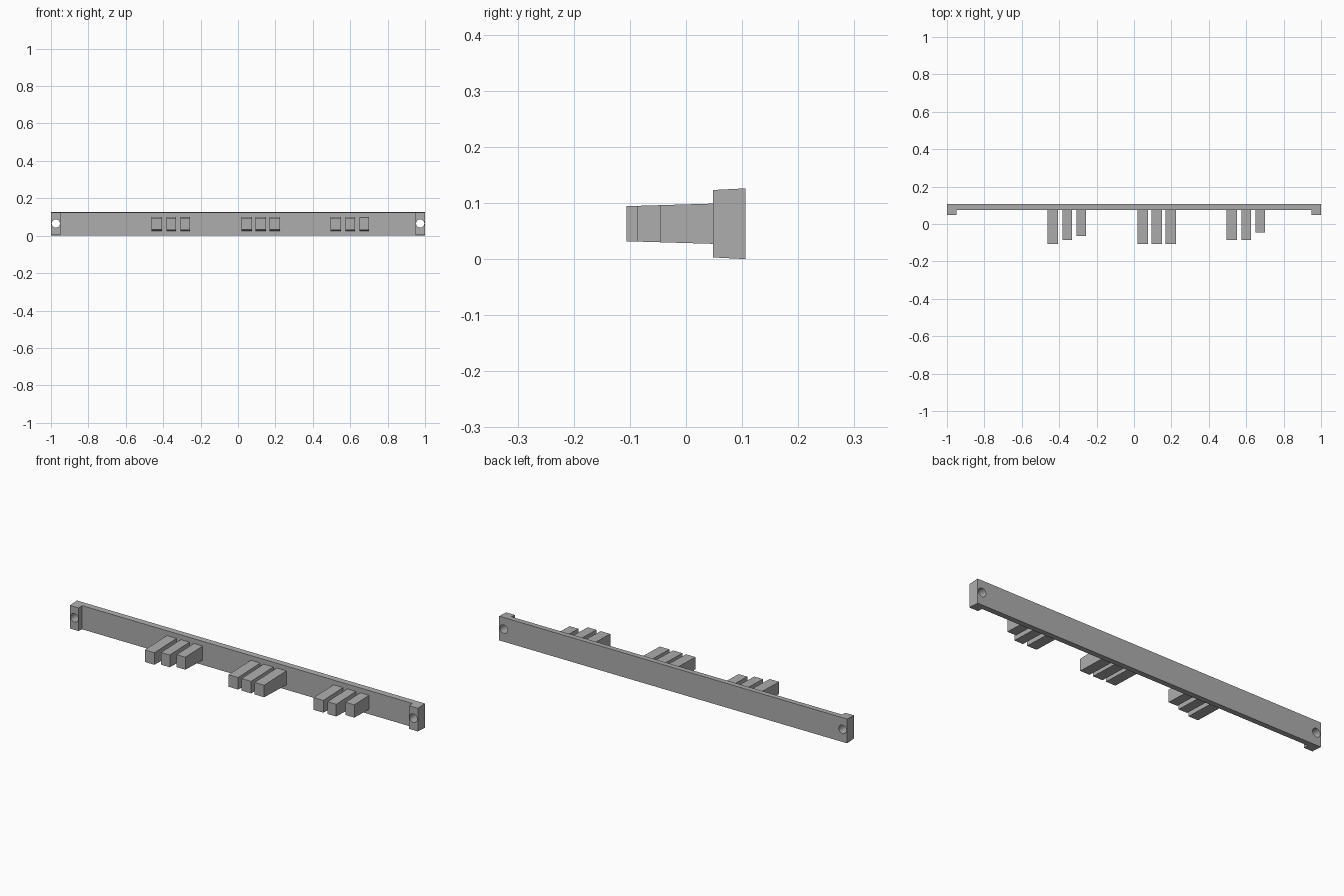
import bpy, bmesh, math

if "Cube" in bpy.data.objects:
    bpy.data.objects.remove(bpy.data.objects["Cube"])

grey = bpy.data.materials.new("plain grey")
grey.use_nodes = True
colour = (0.42, 0.42, 0.42, 1)
grey.diffuse_color = colour
grey.node_tree.nodes["Principled BSDF"].inputs["Base Color"].default_value = colour

MID = 0.063
BACK, FACE, FOOT = 0.106, 0.076, 0.048


def prism(name, outline, half_height):
    """Extrude a plan outline up and down, the height varying with y."""
    bm = bmesh.new()
    low = [bm.verts.new((x, y, MID - half_height(y))) for x, y in outline]
    high = [bm.verts.new((x, y, MID + half_height(y))) for x, y in outline]
    bm.faces.new(low[::-1])
    bm.faces.new(high)
    n = len(outline)
    for i in range(n):
        j = (i + 1) % n
        bm.faces.new((low[i], low[j], high[j], high[i]))
    bmesh.ops.recalc_face_normals(bm, faces=bm.faces)
    mesh = bpy.data.meshes.new(name)
    bm.to_mesh(mesh)
    bm.free()
    mesh.materials.append(grey)
    obj = bpy.data.objects.new(name, mesh)
    bpy.context.collection.objects.link(obj)
    return obj


# Rail with a forward foot at each end, drafted towards the front
half = [(0.95, FACE), (0.95, FOOT), (1, FOOT), (1, BACK)]
outline = half + [(-x, y) for x, y in reversed(half)]
rail = prism("rail", outline, lambda y: 0.063 - 0.05 * (BACK - y))

# Screw holes through the feet
for side, label in ((1, "left"), (-1, "right")):
    bpy.ops.mesh.primitive_cylinder_add(
        vertices=32, radius=0.022, depth=0.3,
        location=(side * 0.974, 0.08, MID + 0.002), rotation=(math.pi / 2, 0, 0))
    cutter = bpy.context.object
    cutter.name = label + "_hole_cutter"
    cutter.data.materials.append(grey)
    cutter.hide_render = True
    cutter.hide_set(True)
    cut = rail.modifiers.new(label + "_hole", "BOOLEAN")
    cut.operation = "DIFFERENCE"
    cut.solver = "EXACT"
    cut.object = cutter

# Apply the cuts and drop the helpers
bpy.context.view_layer.objects.active = rail
for mod in list(rail.modifiers):
    cutter = mod.object
    bpy.ops.object.modifier_apply(modifier=mod.name)
    bpy.data.objects.remove(cutter)

# Three groups of tapered pegs: centre x, width and tip y
groups = {
    "right": [(-0.434, 0.055, -0.106), (-0.357, 0.05, -0.086), (-0.282, 0.05, -0.065)],
    "middle": [(0.047, 0.055, -0.106), (0.122, 0.055, -0.106), (0.197, 0.055, -0.106)],
    "left": [(0.523, 0.055, -0.086), (0.6, 0.05, -0.086), (0.675, 0.05, -0.045)],
}
for group, pegs in groups.items():
    for number, (x, width, tip) in enumerate(pegs, 1):
        w = width / 2
        plan = [(x - w, tip), (x + w, tip), (x + w, FACE + 0.002), (x - w, FACE + 0.002)]
        prism(f"{group}_peg_{number}", plan, lambda y: 0.0367 - 0.03 * (FACE - y))
